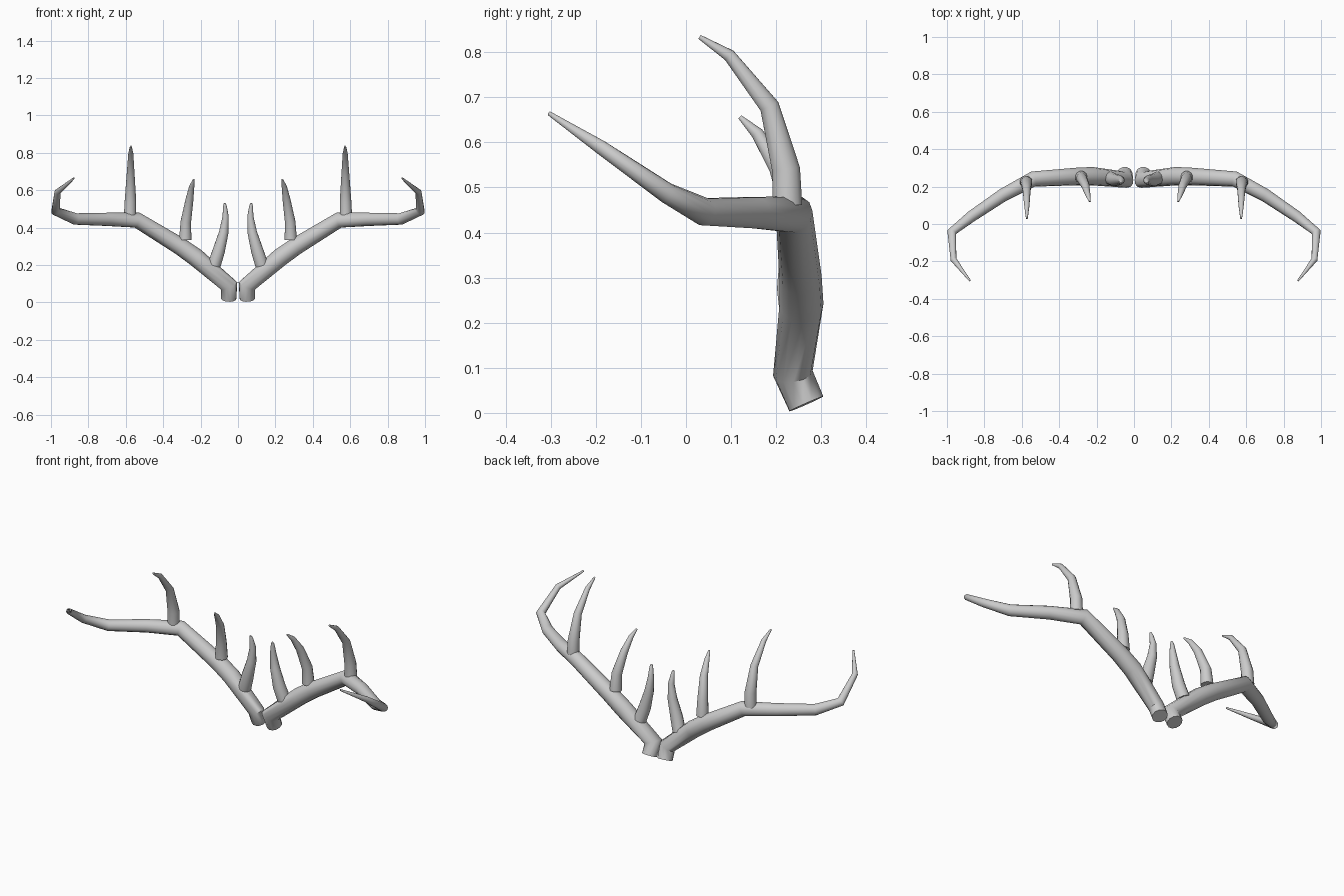
import bpy, bmesh, math
from mathutils import Vector

if "Cube" in bpy.data.objects:
    bpy.data.objects.remove(bpy.data.objects["Cube"])

SIDES = 12


def tube(name, pts):
    """Tapered, mitred tube through (x, y, z, radius) points, mirrored across x."""
    P = [Vector(p[:3]) for p in pts]
    R = [p[3] for p in pts]
    n = len(P)
    seg = [(P[i + 1] - P[i]).normalized() for i in range(n - 1)]
    bm = bmesh.new()
    rings = []
    side = seg[0].orthogonal().normalized()
    for i in range(n):
        a, b = seg[max(i - 1, 0)], seg[min(i, n - 2)]
        t = (a + b).normalized()
        side = (side - t * side.dot(t)).normalized()
        up = t.cross(side)
        # widen each ring in the plane of the bend so thickness is kept
        bend = b - a
        bend = bend - t * bend.dot(t)
        k = 1 / max(t.dot(b), 0.6) - 1
        ring = []
        for j in range(SIDES):
            ang = 2 * math.pi * j / SIDES
            v = (side * math.cos(ang) + up * math.sin(ang)) * R[i]
            if bend.length > 1e-5:
                d = bend.normalized()
                v += d * v.dot(d) * k
            ring.append(bm.verts.new(P[i] + v))
        rings.append(ring)
    for r0, r1 in zip(rings, rings[1:]):
        for j in range(SIDES):
            k = (j + 1) % SIDES
            bm.faces.new((r0[j], r0[k], r1[k], r1[j]))
    bm.faces.new(rings[0][::-1])
    bm.faces.new(rings[-1])
    bmesh.ops.recalc_face_normals(bm, faces=bm.faces)
    me = bpy.data.meshes.new(name)
    bm.to_mesh(me)
    bm.free()
    ob = bpy.data.objects.new(name, me)
    bpy.context.collection.objects.link(ob)
    bpy.ops.object.select_all(action='DESELECT')
    ob.select_set(True)
    bpy.context.view_layer.objects.active = ob
    bpy.ops.object.shade_smooth_by_angle(angle=math.radians(50))
    ob.modifiers.new("mirror", 'MIRROR')
    return ob


# main beam: base, outward sweep, then forward hook to the tip
tube("main_beam", [
    (0.050, 0.267, 0.020, 0.042), (0.047, 0.237, 0.088, 0.043),
    (0.225, 0.256, 0.240, 0.049), (0.310, 0.254, 0.300, 0.047),
    (0.540, 0.240, 0.440, 0.041), (0.700, 0.155, 0.444, 0.036),
    (0.870, 0.040, 0.446, 0.031), (0.975, -0.043, 0.488, 0.023),
    (0.965, -0.190, 0.590, 0.016), (0.877, -0.303, 0.664, 0.005)])

# three upright tines
tube("inner_tine", [
    (0.127, 0.245, 0.200, 0.036), (0.103, 0.235, 0.275, 0.034),
    (0.076, 0.235, 0.375, 0.026), (0.066, 0.232, 0.460, 0.017),
    (0.070, 0.222, 0.515, 0.010), (0.071, 0.218, 0.530, 0.005)])
tube("middle_tine", [
    (0.282, 0.250, 0.335, 0.034), (0.279, 0.243, 0.430, 0.029),
    (0.260, 0.205, 0.545, 0.022), (0.247, 0.158, 0.620, 0.014),
    (0.236, 0.120, 0.656, 0.005)])
tube("outer_tine", [
    (0.577, 0.225, 0.460, 0.034), (0.575, 0.222, 0.540, 0.032),
    (0.574, 0.185, 0.680, 0.022), (0.573, 0.096, 0.793, 0.014),
    (0.573, 0.030, 0.834, 0.005)])
